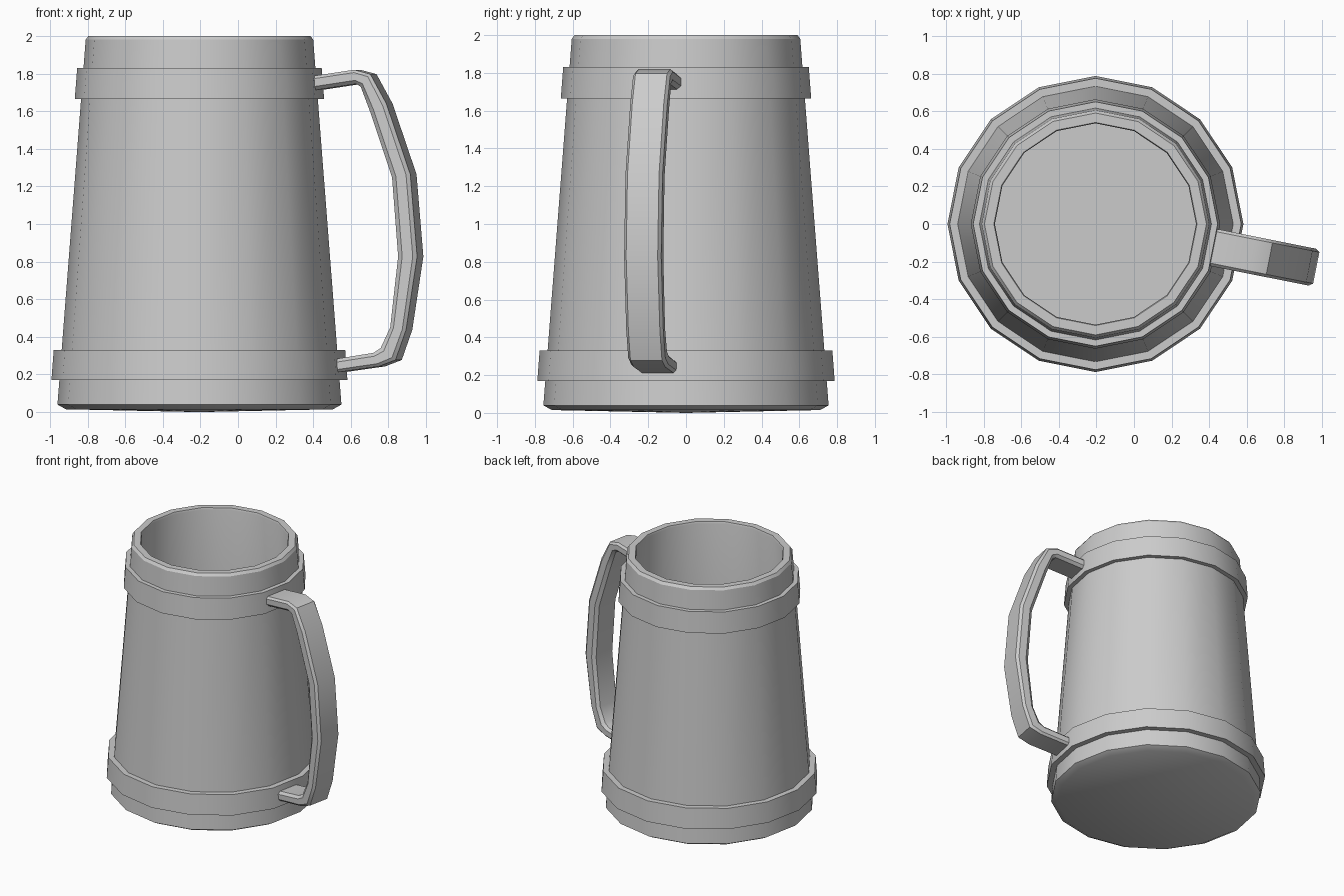
import bpy, bmesh, math

cube = bpy.data.objects.get("Cube")
if cube:
    bpy.data.objects.remove(cube)

SIDES = 16
AXIS_X = -0.205
TURN = -math.pi / SIDES      # handle faces the middle of one wall panel

grey = bpy.data.materials.new("plain grey")
grey.use_nodes = True
grey.diffuse_color = (0.6, 0.6, 0.6, 1)
grey.node_tree.nodes["Principled BSDF"].inputs["Base Color"].default_value = (0.6, 0.6, 0.6, 1)


def finish(name, bm, angle):
    bmesh.ops.remove_doubles(bm, verts=bm.verts, dist=0.0005)
    bmesh.ops.recalc_face_normals(bm, faces=bm.faces)
    mesh = bpy.data.meshes.new(name)
    bm.to_mesh(mesh)
    bm.free()
    mesh.materials.append(grey)
    obj = bpy.data.objects.new(name, mesh)
    obj.location.x = AXIS_X
    bpy.context.collection.objects.link(obj)
    bpy.ops.object.select_all(action='DESELECT')
    obj.select_set(True)
    bpy.context.view_layer.objects.active = obj
    bpy.ops.object.shade_smooth_by_angle(angle=math.radians(angle))
    return obj


def lathe(name, profile, closed=False):
    """Spin a (radius, height) profile around the mug axis."""
    bm = bmesh.new()
    verts = [bm.verts.new((r, 0, z)) for r, z in profile]
    ends = verts[1:] + verts[:1] if closed else verts[1:]
    edges = [bm.edges.new(pair) for pair in zip(verts, ends)]
    bmesh.ops.spin(bm, geom=verts + edges, cent=(0, 0, 0), axis=(0, 0, 1),
                   angle=math.tau, steps=SIDES, use_merge=True)
    return finish(name, bm, 30)


# Tapered hollow body with a softened rim and foot
lathe("mug_body", [(0, 0), (0.71, 0.015), (0.755, 0.04), (0.605, 1.98),
                   (0.59, 2.0), (0.54, 2.0), (0.535, 1.985), (0.68, 0.09), (0, 0.09)])

# Two raised hoops around the body
for name, low, high, r_low, r_high in (("lower_hoop", 0.17, 0.33, 0.787, 0.775),
                                       ("upper_hoop", 1.665, 1.83, 0.663, 0.65)):
    lathe(name, [(r_low, low), (r_high, high),
                 (r_high - 0.06, high), (r_low - 0.06, low)], closed=True)

# Handle: chamfered bar swept between an outer and an inner outline
outer = [(0.62, 1.785), (0.855, 1.82), (0.943, 1.797), (1.03, 1.64), (1.16, 1.264),
         (1.197, 0.827), (1.137, 0.437), (1.08, 0.277), (0.99, 0.243), (0.72, 0.205)]
inner = [(0.63, 1.71), (0.865, 1.745), (0.89, 1.73), (0.94, 1.6), (1.06, 1.248),
         (1.093, 0.827), (1.05, 0.45), (0.998, 0.34), (0.96, 0.315), (0.72, 0.277)]
# Cross-section: (sideways offset, blend from outer to inner outline)
half = [(0.085, 0.0), (0.1, 0.2), (0.1, 0.75), (0.08, 1.0)]
section = half + [(-s, t) for s, t in reversed(half)]

bm = bmesh.new()
rings = []
for (ro, zo), (ri, zi) in zip(outer, inner):
    ring = []
    for s, t in section:
        r, z = ro + (ri - ro) * t, zo + (zi - zo) * t
        ring.append(bm.verts.new((r * math.cos(TURN) - s * math.sin(TURN),
                                  r * math.sin(TURN) + s * math.cos(TURN), z)))
    rings.append(ring)
for a, b in zip(rings, rings[1:]):
    for i in range(len(section)):
        j = (i + 1) % len(section)
        bm.faces.new((a[i], a[j], b[j], b[i]))
for ring in (rings[0], rings[-1]):
    bm.faces.new(ring)
finish("handle", bm, 35)
